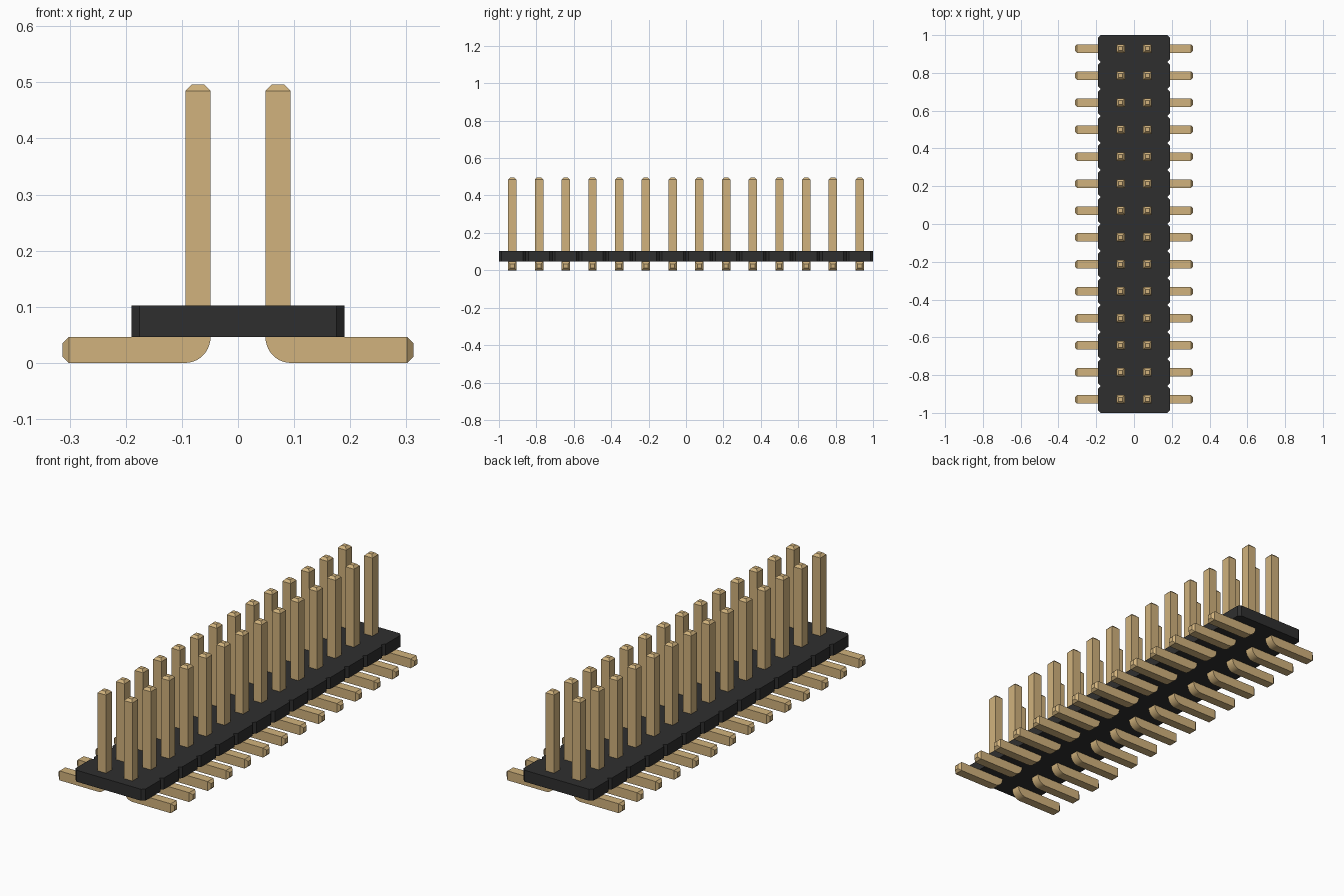
import bpy, bmesh
from math import sin, cos, pi, radians
from mathutils import Vector

if "Cube" in bpy.data.objects:
    bpy.data.objects.remove(bpy.data.objects["Cube"])

COUNT = 14
PITCH = 2 / COUNT
W = 0.045                      # square wire thickness
BODY_X, BODY_Z0, BODY_Z1 = 0.19, 0.046, 0.102
NOTCH = 0.0145
PIN_TOP, FOOT_END, TIP = 0.496, 0.313, 0.0115


def material(name, color):
    m = bpy.data.materials.new(name)
    m.use_nodes = True
    m.diffuse_color = color
    m.node_tree.nodes["Principled BSDF"].inputs["Base Color"].default_value = color
    return m


def finish(bm, name, mat):
    bmesh.ops.recalc_face_normals(bm, faces=bm.faces)
    mesh = bpy.data.meshes.new(name)
    bm.to_mesh(mesh)
    bm.free()
    mesh.materials.append(mat)
    return mesh


def add_object(name, mesh):
    ob = bpy.data.objects.new(name, mesh)
    bpy.context.collection.objects.link(ob)
    return ob


def prism(points, direction):
    """Extrude a closed outline along a direction."""
    bm = bmesh.new()
    face = bm.faces.new([bm.verts.new(p) for p in points])
    ext = bmesh.ops.extrude_face_region(bm, geom=[face])["geom"]
    verts = [v for v in ext if isinstance(v, bmesh.types.BMVert)]
    bmesh.ops.translate(bm, verts=verts, vec=direction)
    bmesh.ops.recalc_face_normals(bm, faces=bm.faces)
    return bm


gold = material("gold metal", (0.638, 0.448, 0.205, 1))
black = material("black plastic", (0.028, 0.028, 0.028, 1))

# Housing: a strip of cells with chamfered corners
right_side = []
for i in range(COUNT):
    y0, y1 = -1 + i * PITCH, -1 + (i + 1) * PITCH
    if i == 0:
        right_side.append((BODY_X - NOTCH, y0))
    right_side += [(BODY_X, y0 + NOTCH), (BODY_X, y1 - NOTCH), (BODY_X - NOTCH, y1)]
outline = right_side + [(-x, y) for x, y in reversed(right_side)]
bm = prism([(x, y, BODY_Z0) for x, y in outline], (0, 0, BODY_Z1 - BODY_Z0))
add_object("housing", finish(bm, "housing", black))

# Pin: bent square wire with a rounded heel and tapered ends
inner = PITCH / 2 - W / 2
outer = inner + W
heel = [(outer - W * cos(a), BODY_Z0 - BODY_Z0 * sin(a))
        for a in (pi / 2 * k / 10 for k in range(11))]
profile = heel + [(FOOT_END - TIP, 0), (FOOT_END - TIP, BODY_Z0), (outer, BODY_Z0),
                  (outer, PIN_TOP - TIP), (inner, PIN_TOP - TIP)]
bm = prism([(x, -W / 2, z) for x, z in profile], (0, W, 0))
for axis in (Vector((0, 0, 1)), Vector((1, 0, 0))):
    end = max(bm.faces, key=lambda f: f.calc_center_median().dot(axis))
    center = end.calc_center_median()
    ext = bmesh.ops.extrude_face_region(bm, geom=[end])["geom"]
    bm.faces.remove(end) if end.is_valid else None
    for v in (g for g in ext if isinstance(g, bmesh.types.BMVert)):
        v.co = center + (v.co - center) * 0.5 + axis * TIP
pin_mesh = finish(bm, "pin", gold)

# Two mirrored rows of pins
pins = []
for i in range(COUNT):
    for side, turn in (("left", 0), ("right", pi)):
        ob = add_object(f"{side}_pin_{i + 1}", pin_mesh)
        ob.location.y = -1 + (i + 0.5) * PITCH
        ob.rotation_euler.z = turn
        pins.append(ob)

# Smooth only the rounded heel
bpy.ops.object.select_all(action="DESELECT")
pins[0].select_set(True)
bpy.context.view_layer.objects.active = pins[0]
bpy.ops.object.shade_smooth_by_angle(angle=radians(30))
